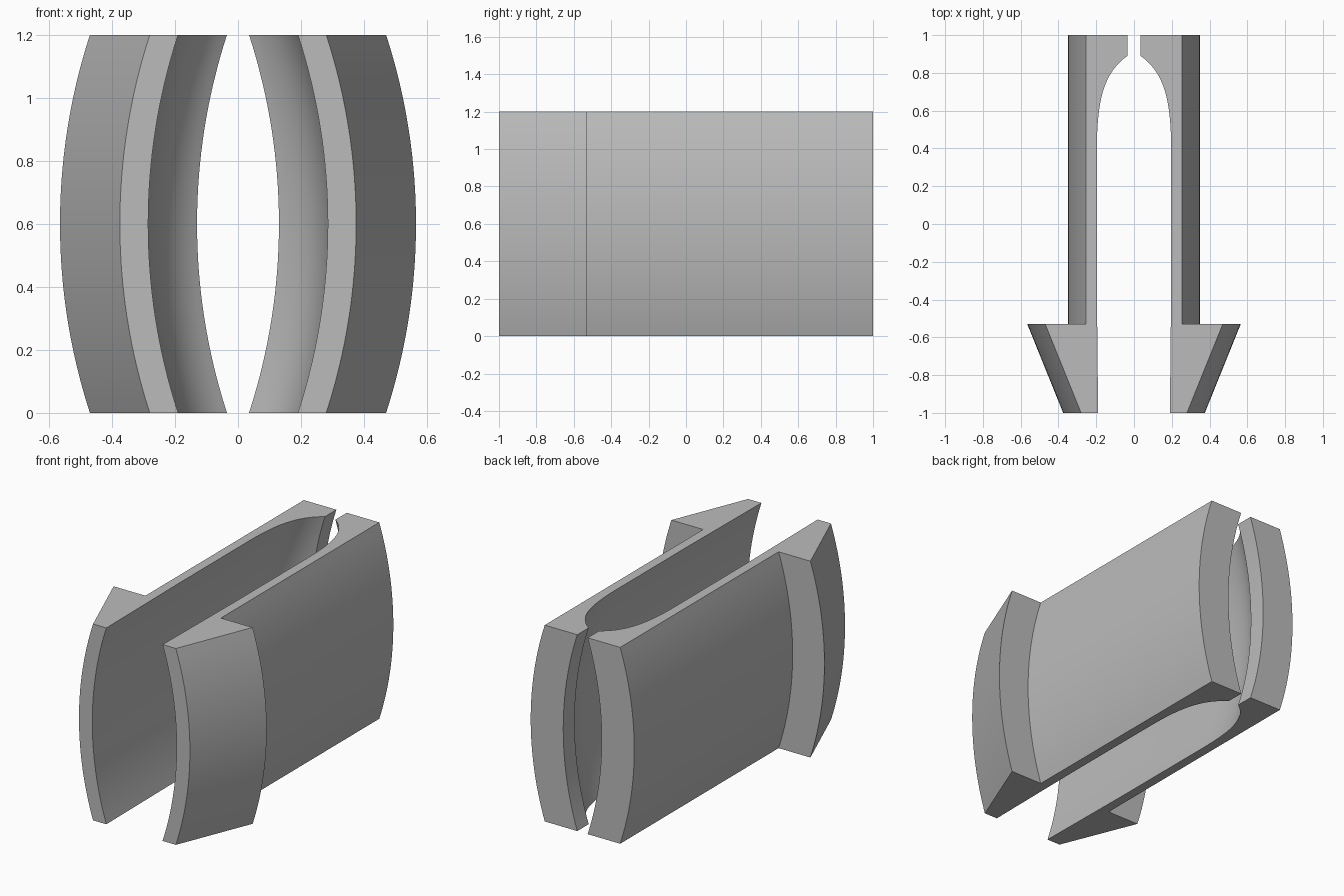
import bpy, bmesh, math
from mathutils import Vector
from mathutils.geometry import interpolate_bezier

cube = bpy.data.objects.get("Cube")
if cube:
    bpy.data.objects.remove(cube, do_unlink=True)

HEIGHT, BULGE, STEPS = 1.2, 0.095, 32

grey = bpy.data.materials.new("plain_grey")
grey.use_nodes = True
colour = (0.5, 0.5, 0.5, 1)
grey.diffuse_color = colour
grey.node_tree.nodes["Principled BSDF"].inputs["Base Color"].default_value = colour

# Plan of one jaw: outer wall with barb, then the rounded inner channel
outer = [(0.035, 1), (0.255, 1), (0.255, -0.53), (0.47, -0.53), (0.28, -1), (0.19, -1)]
channel = interpolate_bezier(Vector((0.197, 0.4)), Vector((0.195, 0.66)),
                             Vector((0.16, 0.8)), Vector((0.035, 0.89)), 20)
plan = outer + [(0.197, -0.3)] + [(p.x, p.y) for p in channel]


def bow(z):
    """Sideways offset of the circular bulge at height z."""
    half = HEIGHT / 2
    radius = (half ** 2 + BULGE ** 2) / (2 * BULGE)
    return math.sqrt(radius ** 2 - (z - half) ** 2) - radius + BULGE


def make_jaw(name, side):
    bm = bmesh.new()
    rings = []
    for i in range(STEPS + 1):
        z = HEIGHT * i / STEPS
        rings.append([bm.verts.new((side * (x + bow(z)), y, z)) for x, y in plan])
    # Skin the bowed sides, then cap both ends
    for low, high in zip(rings, rings[1:]):
        for j in range(len(plan)):
            k = (j + 1) % len(plan)
            bm.faces.new((low[j], low[k], high[k], high[j]))
    bm.faces.new(rings[0])
    bm.faces.new(rings[-1])
    bmesh.ops.recalc_face_normals(bm, faces=bm.faces)
    mesh = bpy.data.meshes.new(name)
    bm.to_mesh(mesh)
    bm.free()
    mesh.materials.append(grey)
    jaw = bpy.data.objects.new(name, mesh)
    bpy.context.collection.objects.link(jaw)
    bpy.ops.object.select_all(action='DESELECT')
    jaw.select_set(True)
    bpy.context.view_layer.objects.active = jaw
    bpy.ops.object.shade_smooth_by_angle(angle=math.radians(30))


make_jaw("left_jaw", 1)
make_jaw("right_jaw", -1)
